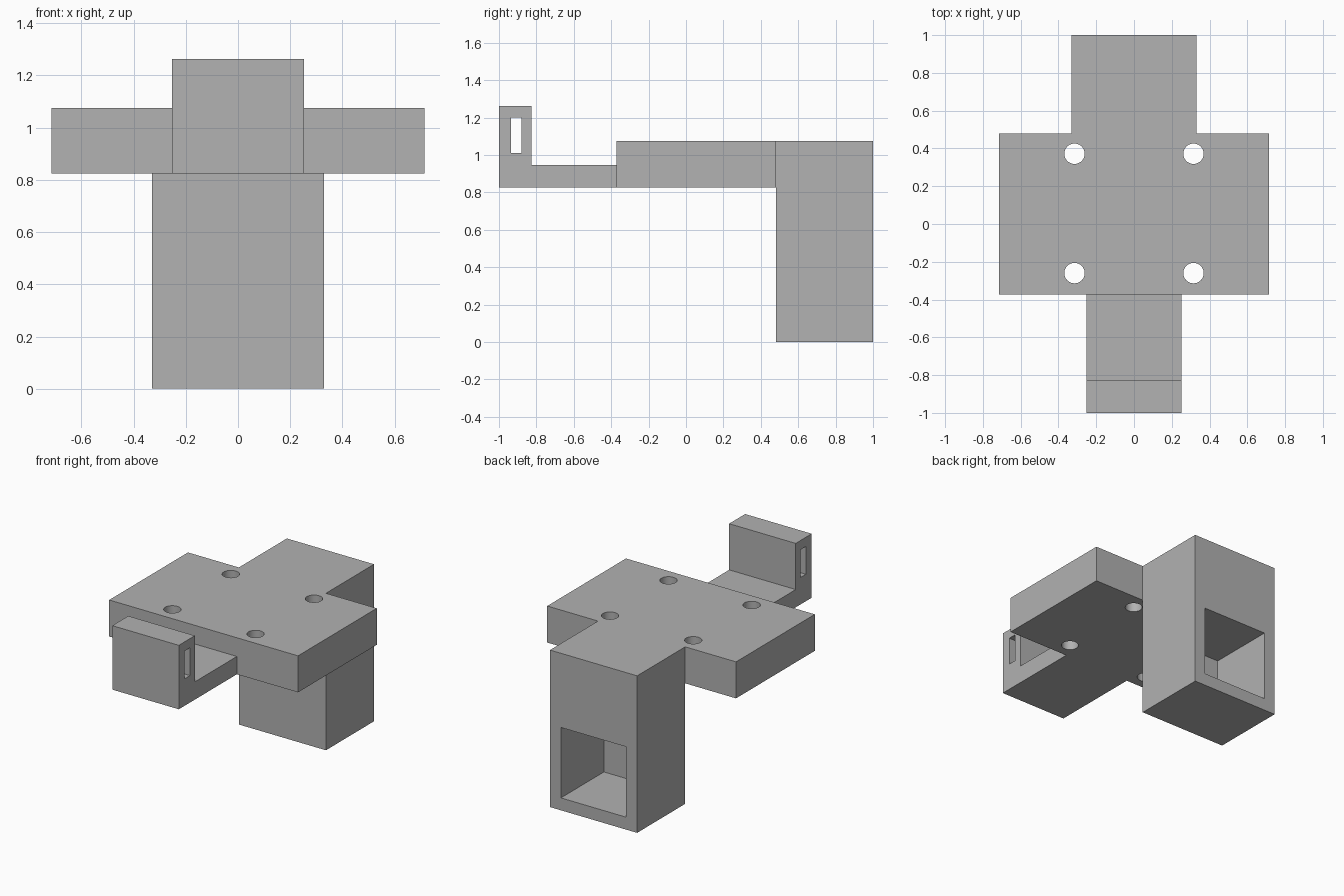
import bpy
import bmesh

default_cube = bpy.data.objects.get("Cube")
if default_cube:
    bpy.data.objects.remove(default_cube, do_unlink=True)

# Single grey material
grey = bpy.data.materials.new("plain grey")
grey.use_nodes = True
colour = (0.445, 0.445, 0.445, 1)
grey.diffuse_color = colour
grey.node_tree.nodes["Principled BSDF"].inputs["Base Color"].default_value = colour


def add_object(name, bm):
    bmesh.ops.recalc_face_normals(bm, faces=bm.faces)
    mesh = bpy.data.meshes.new(name)
    bm.to_mesh(mesh)
    bm.free()
    mesh.materials.append(grey)
    obj = bpy.data.objects.new(name, mesh)
    bpy.context.collection.objects.link(obj)
    return obj


def side_profile(name, points, half_width):
    """Extrude a closed (y, z) outline symmetrically along x."""
    bm = bmesh.new()
    face = bm.faces.new([bm.verts.new((-half_width, y, z)) for y, z in points])
    moved = bmesh.ops.extrude_face_region(bm, geom=[face])["geom"]
    verts = [v for v in moved if isinstance(v, bmesh.types.BMVert)]
    bmesh.ops.translate(bm, verts=verts, vec=(2 * half_width, 0, 0))
    return add_object(name, bm)


def block(name, half_width, y0, y1, z0, z1):
    return side_profile(name, [(y0, z0), (y1, z0), (y1, z1), (y0, z1)], half_width)


def cylinder(name, radius, x, y, z0, z1):
    bm = bmesh.new()
    bmesh.ops.create_cone(bm, cap_ends=True, segments=48, radius1=radius,
                          radius2=radius, depth=z1 - z0)
    bmesh.ops.translate(bm, verts=bm.verts, vec=(x, y, (z0 + z1) / 2))
    return add_object(name, bm)


def cut(target, cutter):
    """Subtract the cutter, then discard it."""
    cutter.hide_render = True
    mod = target.modifiers.new("cut", 'BOOLEAN')
    mod.operation = 'DIFFERENCE'
    mod.solver = 'EXACT'
    mod.object = cutter
    bpy.context.view_layer.objects.active = target
    bpy.ops.object.modifier_apply(modifier=mod.name)
    bpy.data.objects.remove(cutter, do_unlink=True)


BASE, TOP = 0.825, 1.075
PLATE_FRONT, PLATE_BACK = -0.372, 0.48

# Mounting plate with four screw holes
plate = block("mounting_plate", 0.715, PLATE_FRONT, PLATE_BACK, BASE, TOP)
for x in (-0.315, 0.315):
    for y in (-0.26, 0.372):
        cut(plate, cylinder("hole_cutter", 0.054, x, y, BASE - 0.1, TOP + 0.1))

# Rear housing with a square pocket opening to the back
housing = block("rear_housing", 0.33, PLATE_BACK, 1.0, 0.0, TOP)
cut(housing, block("pocket_cutter", 0.247, 0.535, 1.1, 0.085, 0.567))

# Front arm with an upright tab, slotted from side to side
arm = side_profile("front_arm", [(-1, BASE), (PLATE_FRONT, BASE), (PLATE_FRONT, 0.947),
                                 (-0.827, 0.947), (-0.827, 1.263), (-1, 1.263)], 0.252)
cut(arm, block("slot_cutter", 0.4, -0.936, -0.88, 1.01, 1.2))

# Smooth the screw holes while keeping every edge sharp
bpy.ops.object.select_all(action='DESELECT')
plate.select_set(True)
bpy.context.view_layer.objects.active = plate
bpy.ops.object.shade_smooth_by_angle()
